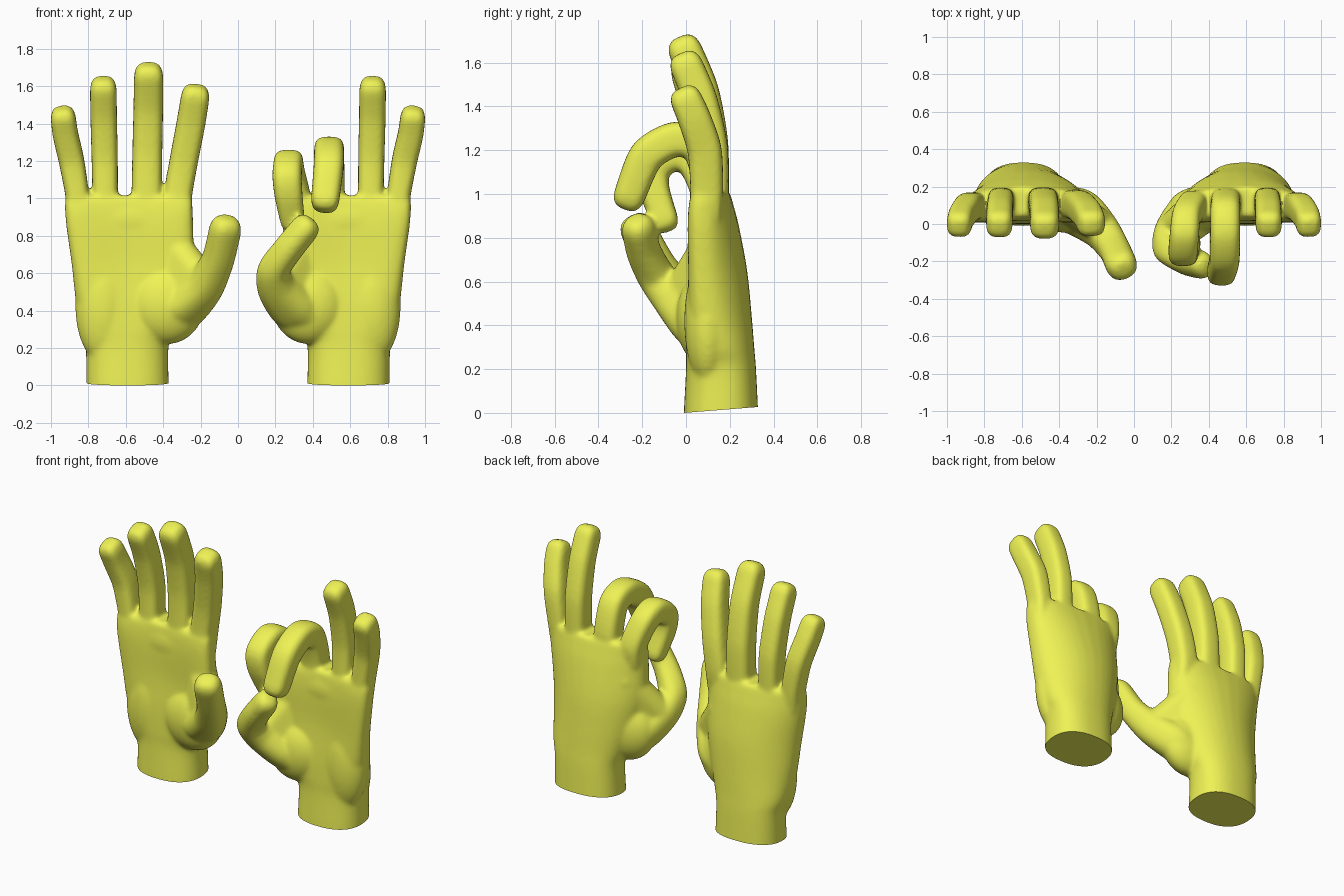
import bpy, bmesh, math
from mathutils import Vector, Matrix

if "Cube" in bpy.data.objects:
    bpy.data.objects.remove(bpy.data.objects["Cube"])

skin = bpy.data.materials.new("yellow")
skin.diffuse_color = (0.86, 0.89, 0.09, 1)
skin.use_nodes = True
skin.node_tree.nodes["Principled BSDF"].inputs["Base Color"].default_value = skin.diffuse_color
N = 40


def loft(bm, rings):
    """Skin a list of closed rings and cap both ends."""
    vs = [[bm.verts.new(p) for p in r] for r in rings]
    for a, b in zip(vs, vs[1:]):
        for i in range(N):
            j = (i + 1) % N
            bm.faces.new((a[i], a[j], b[j], b[i]))
    bm.faces.new(vs[0][::-1])
    bm.faces.new(vs[-1])


def squircle(e):
    """Unit rounded-square outline."""
    out = []
    for i in range(N):
        t = 2 * math.pi * i / N
        c, s = math.cos(t), math.sin(t)
        out.append((math.copysign(abs(c) ** (2 / e), c), math.copysign(abs(s) ** (2 / e), s)))
    return out


def spline(pts, pull, steps=6):
    """Cardinal spline; a smaller pull gives tighter bends."""
    P = [Vector(p) for p in pts]
    path = []
    for i in range(len(P) - 1):
        a, b, c, d = P[max(i - 1, 0)], P[i], P[i + 1], P[min(i + 2, len(P) - 1)]
        m, n = (c - a) * pull, (d - b) * pull
        for k in range(steps):
            t = k / steps
            path.append(b * (2 * t ** 3 - 3 * t * t + 1) + m * (t ** 3 - 2 * t * t + t)
                        + c * (3 * t * t - 2 * t ** 3) + n * (t ** 3 - t * t))
    return path + [P[-1]]


def digit(bm, pts, side=(1, 0, 0), e=3.2, pull=.4):
    """Tapered tube along (x, y, z, half width, half depth), with a blunt tip."""
    path = spline(pts, pull)
    rings = []

    def ring(p, tan, w, d):
        u = Vector(side)
        u = (u - tan * u.dot(tan)).normalized()
        v = tan.cross(u)
        rings.append([p + u * (w * x) + v * (d * y) for x, y in squircle(e)])

    for i, p in enumerate(path):
        tan = Vector((path[min(i + 1, len(path) - 1)] - path[max(i - 1, 0)])[:3]).normalized()
        ring(Vector(p[:3]), tan, p[3], p[4])
    end = path[-1]
    for a in (20, 40, 60, 78):
        s, c = math.sin(math.radians(a)), math.cos(math.radians(a)) ** 0.6
        ring(Vector(end[:3]) + tan * (end[3] * s), tan, end[3] * c, end[4] * c)
    loft(bm, rings)


def mound(bm, loc, size, subdivisions=4):
    m = Matrix.Translation(loc) @ Matrix.Diagonal((*size, 1))
    bmesh.ops.create_icosphere(bm, subdivisions=subdivisions, radius=1, matrix=m)


def web(bm, balls):
    """Fleshy sheet: convex hull around a few balls."""
    tmp = bmesh.new()
    for x, y, z, r in balls:
        mound(tmp, (x, y, z), (r, r, r), 3)
    points = [v.co.copy() for v in tmp.verts]
    tmp.clear()
    for p in points:
        tmp.verts.new(p)
    bmesh.ops.convex_hull(tmp, input=tmp.verts[:])
    copies = {}
    for f in tmp.faces:
        for v in f.verts:
            if v not in copies:
                copies[v] = bm.verts.new(v.co)
        bm.faces.new([copies[v] for v in f.verts])
    tmp.free()


def palm(bm):
    # z, inner x, outer x, front y, back y, forward bend of the edges, squareness
    rows = [(-.08, .37, .81, -.01, .335, 0, 2.4), (.0, .37, .81, -.01, .33, 0, 2.4),
            (.2, .372, .815, 0, .32, 0, 2.4), (.3, .34, .845, 0, .312, .02, 2.4),
            (.45, .285, .868, .005, .30, .05, 2.4), (.65, .24, .89, .02, .28, .07, 2.5),
            (.85, .24, .918, .02, .243, .06, 2.8), (.95, .243, .925, .027, .217, .05, 3.2),
            (1.0, .246, .921, .036, .202, .04, 3.4), (1.015, .255, .912, .05, .19, .035, 3.4)]
    rings = []
    for z, x0, x1, f, b, bend, e in spline(rows, .5, 4):
        rings.append([((x0 + x1) / 2 + (x1 - x0) / 2 * x, (f + b) / 2 + (b - f) / 2 * y - bend * x * x, z)
                      for x, y in squircle(e)])
    loft(bm, rings)
    mound(bm, (.38, .08, .43), (.20, .125, .21))      # thumb pad
    mound(bm, (.72, .10, .42), (.15, .108, .3))       # heel pad
    mound(bm, (.58, .09, .88), (.34, .075, .13))      # finger pads


PINKY = [(.845, .09, .88, .06, .07), (.86, .095, 1.02, .063, .075), (.89, .085, 1.2, .068, .078),
         (.922, .04, 1.34, .068, .076), (.934, .004, 1.425, .067, .073)]
RING = [(.71, .11, .88, .066, .077), (.71, .115, 1.02, .068, .079), (.713, .11, 1.22, .07, .08),
        (.718, .065, 1.43, .071, .078), (.72, .005, 1.58, .071, .076)]
MIDDLE = [(.49, .11, .88, .079, .08), (.488, .115, 1.02, .081, .081), (.485, .11, 1.24, .08, .082),
          (.48, .07, 1.47, .079, .08), (.478, 0, 1.648, .078, .077)]
INDEX = [(.325, .09, .88, .073, .077), (.32, .105, 1.02, .075, .079), (.29, .095, 1.2, .076, .079),
         (.252, .055, 1.4, .077, .078), (.23, .01, 1.535, .076, .074)]
THUMB = [(.42, .10, .36, .10, .10), (.29, .06, .43, .125, .12), (.18, -.03, .53, .10, .105),
         (.108, -.13, .67, .085, .085), (.07, -.213, .825, .085, .08)]

# curled digits of the gesturing hand
MIDDLE_CURL = [(.49, .11, .88, .078, .078), (.49, .11, 1.05, .08, .08), (.488, .06, 1.215, .08, .08),
               (.487, -.05, 1.25, .08, .08), (.485, -.18, 1.175, .08, .08), (.467, -.255, 1.0, .076, .073)]
INDEX_CURL = [(.325, .09, .88, .073, .077), (.315, .10, 1.0, .075, .077), (.28, .04, 1.14, .076, .077),
              (.27, -.05, 1.185, .078, .076), (.262, -.145, 1.12, .078, .075), (.27, -.145, 1.02, .075, .07),
              (.29, -.10, .89, .066, .062)]
THUMB_CURL = [(.42, .10, .34, .10, .10), (.30, .04, .42, .13, .115), (.21, -.05, .52, .105, .10),
              (.19, -.13, .615, .085, .085), (.27, -.19, .73, .077, .077), (.35, -.215, .83, .077, .072)]


def hand(name, digits, thumb, web_balls, mirror):
    bm = bmesh.new()
    palm(bm)
    for d in digits:
        digit(bm, d)
    digit(bm, thumb, side=(.8, -.5, .3), e=2.4)
    web(bm, web_balls)                                 # web beside the thumb
    if mirror:
        bmesh.ops.scale(bm, vec=(-1, 1, 1), verts=bm.verts)
    bmesh.ops.recalc_face_normals(bm, faces=bm.faces)
    me = bpy.data.meshes.new(name)
    bm.to_mesh(me)
    ob = bpy.data.objects.new(name, me)
    bpy.context.collection.objects.link(ob)

    # fuse the parts into one soft skin
    rm = ob.modifiers.new("fuse", 'REMESH')
    rm.mode, rm.voxel_size = 'VOXEL', .011
    sm = ob.modifiers.new("soften", 'SMOOTH')
    sm.factor, sm.iterations = .5, 14
    bpy.context.view_layer.update()
    skinned = bpy.data.meshes.new_from_object(ob.evaluated_get(bpy.context.evaluated_depsgraph_get()))
    ob.modifiers.clear()
    ob.data = skinned

    # slanted flat cut at the wrist
    bm = bmesh.new()
    bm.from_mesh(skinned)
    cut = bmesh.ops.bisect_plane(bm, geom=bm.verts[:] + bm.edges[:] + bm.faces[:], plane_co=(0, -.01, 0),
                                 plane_no=(0, -.08, 1), clear_inner=True)
    bmesh.ops.contextual_create(bm, geom=[g for g in cut['geom_cut'] if isinstance(g, bmesh.types.BMEdge)])
    bmesh.ops.recalc_face_normals(bm, faces=bm.faces)
    bm.to_mesh(skinned)
    bm.free()
    skinned.materials.clear()
    skinned.materials.append(skin)
    bpy.ops.object.select_all(action='DESELECT')
    ob.select_set(True)
    bpy.context.view_layer.objects.active = ob
    bpy.ops.object.shade_smooth_by_angle(angle=math.radians(45))


WEB = [(.36, .12, .77, .09), (.46, .13, .28, .10), (.185, -.01, .55, .09)]
WEB_CURL = [(.36, .12, .77, .09), (.46, .13, .28, .10), (.215, -.02, .54, .09)]
hand("open_hand", [PINKY, RING, MIDDLE, INDEX], THUMB, WEB, True)
hand("gesture_hand", [PINKY, RING, MIDDLE_CURL, INDEX_CURL], THUMB_CURL, WEB_CURL, False)
